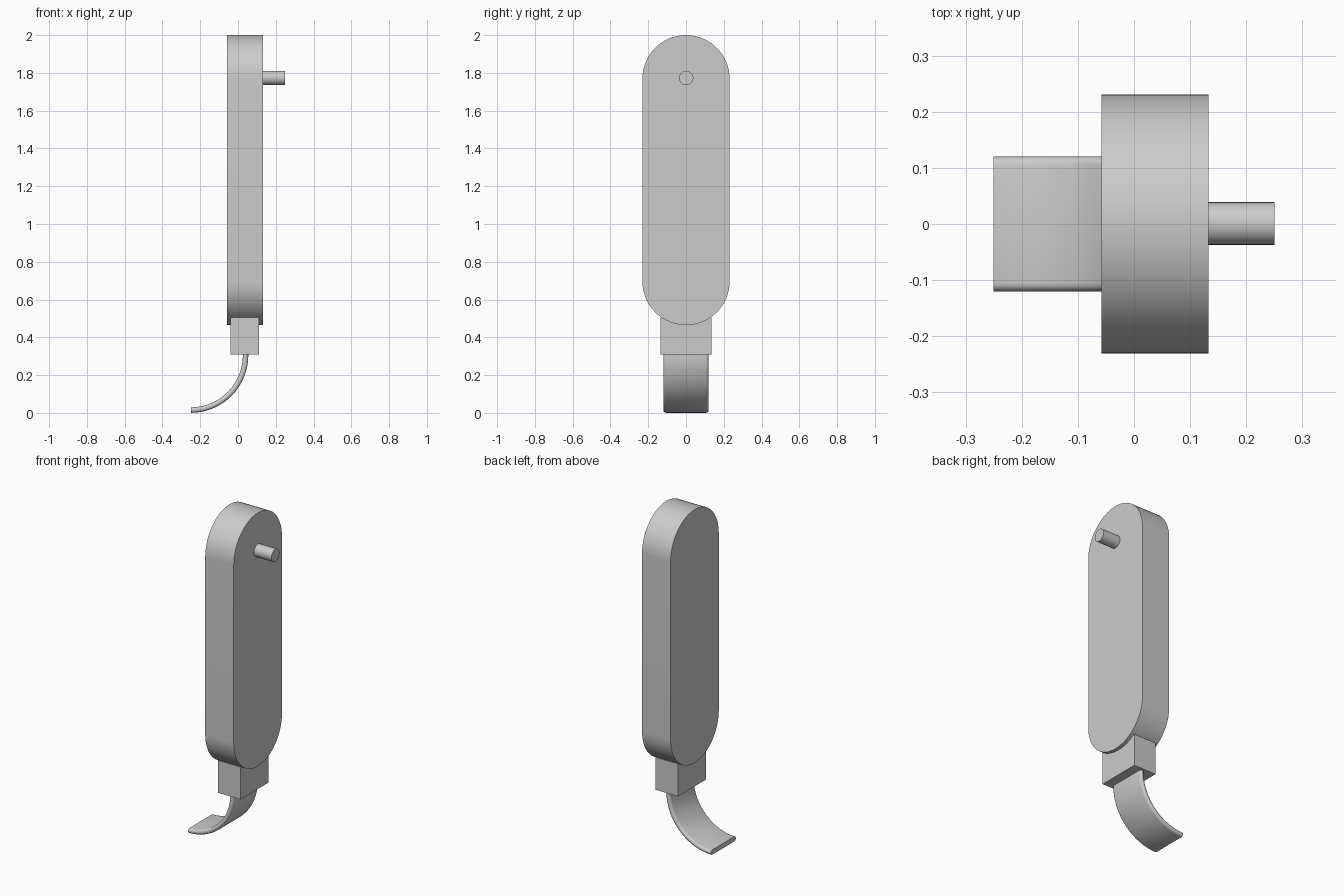
import bpy, bmesh
from math import pi, sin, cos
from mathutils import Matrix, Vector

if "Cube" in bpy.data.objects:
    bpy.data.objects.remove(bpy.data.objects["Cube"], do_unlink=True)

grey = bpy.data.materials.new("light_grey")
grey.use_nodes = True
colour = (0.6, 0.6, 0.6, 1)
grey.diffuse_color = colour
grey.node_tree.nodes["Principled BSDF"].inputs["Base Color"].default_value = colour


def finish(name, bm):
    bmesh.ops.remove_doubles(bm, verts=bm.verts, dist=1e-5)
    bmesh.ops.recalc_face_normals(bm, faces=bm.faces)
    mesh = bpy.data.meshes.new(name)
    bm.to_mesh(mesh)
    bm.free()
    mesh.materials.append(grey)
    ob = bpy.data.objects.new(name, mesh)
    bpy.context.collection.objects.link(ob)
    bpy.ops.object.select_all(action="DESELECT")
    ob.select_set(True)
    bpy.context.view_layer.objects.active = ob
    bpy.ops.object.shade_smooth_by_angle(angle=pi / 6)


def stadium(radius, half_length, steps):
    """Outline of a slot shape, long along its second axis."""
    pts = []
    for end in (0, 1):
        for i in range(steps + 1):
            a = pi * (end + i / steps)
            shift = half_length if end == 0 else -half_length
            pts.append((radius * cos(a), radius * sin(a) + shift))
    return pts


# Flat body with rounded top and bottom
bm = bmesh.new()
face = bm.faces.new([bm.verts.new((-0.058, y, 1.2325 + z))
                     for y, z in stadium(0.231, 0.5365, 32)])
ext = bmesh.ops.extrude_face_region(bm, geom=[face], use_keep_orig=True)
bmesh.ops.translate(bm, vec=(0.191, 0, 0),
                    verts=[v for v in ext["geom"] if isinstance(v, bmesh.types.BMVert)])
finish("body", bm)

# Round side peg
bm = bmesh.new()
bmesh.ops.create_cone(bm, cap_ends=True, segments=32, radius1=0.038, radius2=0.038, depth=0.13,
                      matrix=Matrix.Translation((0.185, 0.001, 1.773)) @ Matrix.Rotation(pi / 2, 4, "Y"))
finish("side_peg", bm)

# Connecting block below the body
bm = bmesh.new()
bmesh.ops.create_cube(bm, size=1, matrix=Matrix.Translation((0.035, 0, 0.407))
                      @ Matrix.Diagonal((0.152, 0.27, 0.196, 1)))
finish("connector_block", bm)

# Curved strip with rounded edges, swept a quarter turn
bm = bmesh.new()
centre = Vector((-0.25, 0, 0.305))
mid_radius, half_thick, half_width = 0.29, 0.0145, 0.12
rings = []
steps = 32
for i in range(steps + 1):
    a = -pi / 2 * i / steps
    rings.append([bm.verts.new(centre + Vector(((mid_radius + r) * cos(a), y, (mid_radius + r) * sin(a))))
                  for r, y in stadium(half_thick, half_width - half_thick, 8)])
# short straight top inside the block
rings.insert(0, [bm.verts.new(v.co + Vector((0, 0, 0.03))) for v in rings[0]])
n = len(rings[0])
for lower, upper in zip(rings, rings[1:]):
    for j in range(n):
        k = (j + 1) % n
        bm.faces.new((lower[j], lower[k], upper[k], upper[j]))
bm.faces.new(rings[0])
bm.faces.new(rings[-1])
finish("curved_strip", bm)
